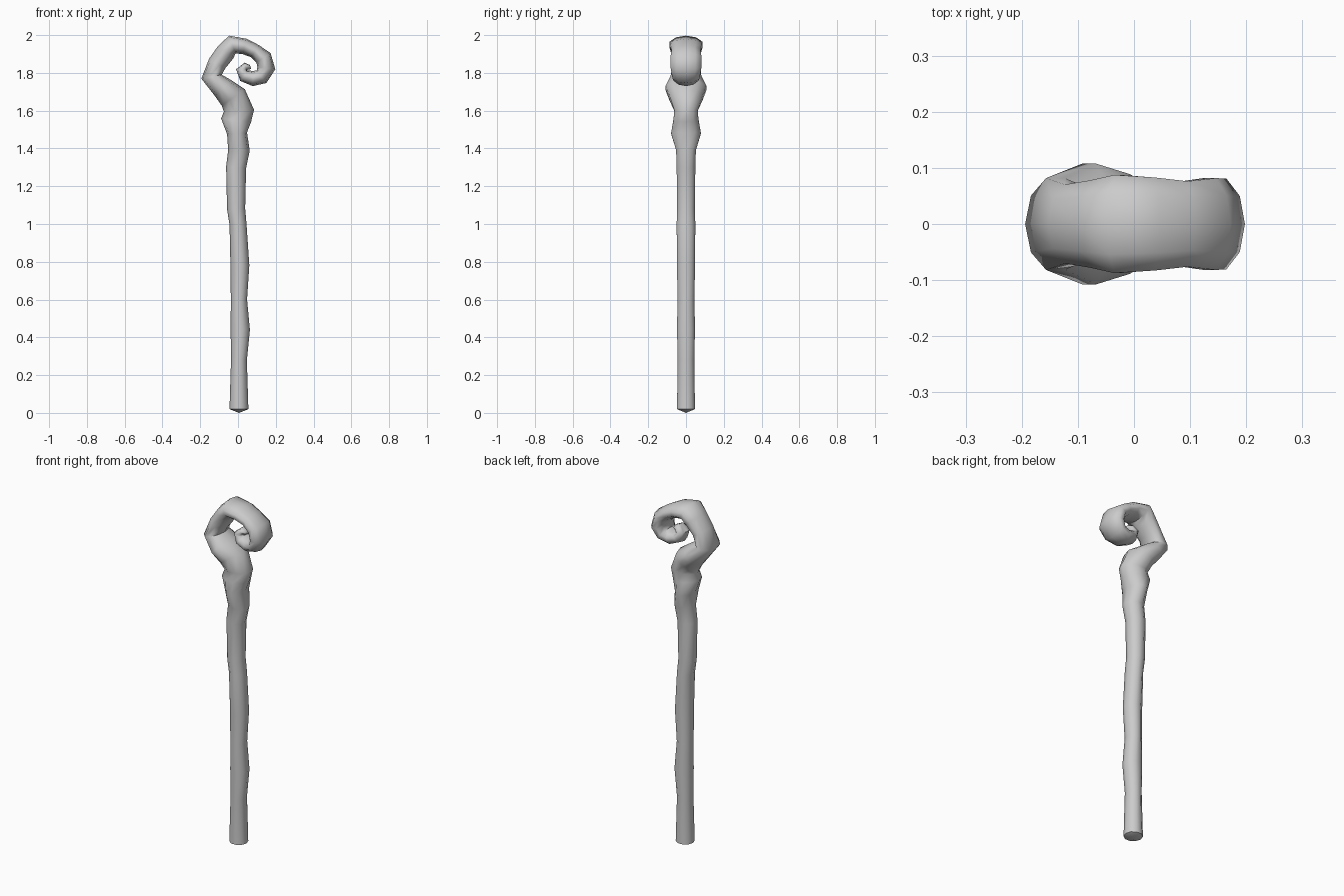
import bpy
import bmesh
from math import sin, cos, pi
from mathutils import Vector

SIDES = 10
UNIT = 0.01  # the tables below are in hundredths

# Each ring: x, z, half width across the bend, half depth along y
SHAFT = [
    (0.5, 2, 5, 5), (0.5, 28, 4.2, 4.6), (1.2, 44, 5.1, 5), (0.5, 60, 4.3, 4.7),
    (1, 78, 5, 5), (0, 100, 4.5, 5.2), (-1, 108, 4.8, 4.9), (-1, 130, 5.3, 5.2),
    (0.5, 139, 5.7, 5.5), (-0.5, 148, 5.3, 8.3), (-1, 155, 8, 7),
]
CROOK = [
    (0.5, 160, 8, 6.5), (-2.5, 167, 7.5, 9.3), (-8, 172, 6, 11.3),
    (-14, 178, 5.5, 8.6), (-11, 185, 5, 7.4), (-6.5, 191, 5.2, 8.2),
    (-3, 195, 5, 9.2), (3.5, 194, 4.2, 8.7), (9, 191.5, 3.8, 8),
    (13.5, 188, 4.5, 8.6), (15, 182.5, 4.8, 8.5), (12.5, 178, 4.2, 7.5),
    (8, 177, 4, 6.8), (3.5, 178.5, 3.6, 6), (2, 181.5, 3, 5),
    (4, 183.5, 2, 4), (6, 183, 1.2, 2.8),
]


def sweep(name, rings, tip_start, tip_end, material):
    """Skin elliptical rings along a path that lies in the xz plane."""
    bm = bmesh.new()
    path = [Vector((x, 0, z)) * UNIT for x, z, _, _ in rings]
    loops = []
    for i, (_, _, width, depth) in enumerate(rings):
        ahead = path[min(i + 1, len(path) - 1)] - path[i]
        behind = path[i] - path[max(i - 1, 0)]
        tangent = (ahead.normalized() + behind.normalized()).normalized()
        across = Vector((tangent.z, 0, -tangent.x))
        loop = []
        for k in range(SIDES):
            a = 2 * pi * k / SIDES
            offset = across * width * cos(a) + Vector((0, depth * sin(a), 0))
            loop.append(bm.verts.new(path[i] + offset * UNIT))
        loops.append(loop)
    for low, high in zip(loops, loops[1:]):
        for k in range(SIDES):
            n = (k + 1) % SIDES
            bm.faces.new((low[k], low[n], high[n], high[k]))
    # Shallow pointed caps
    for loop, tip in ((loops[0], tip_start), (loops[-1], tip_end)):
        apex = bm.verts.new(Vector(tip) * UNIT)
        for k in range(SIDES):
            bm.faces.new((loop[k], loop[(k + 1) % SIDES], apex))
    bmesh.ops.recalc_face_normals(bm, faces=bm.faces)
    mesh = bpy.data.meshes.new(name)
    bm.to_mesh(mesh)
    bm.free()
    mesh.materials.append(material)
    obj = bpy.data.objects.new(name, mesh)
    bpy.context.collection.objects.link(obj)
    bpy.ops.object.select_all(action='DESELECT')
    obj.select_set(True)
    bpy.context.view_layer.objects.active = obj
    bpy.ops.object.shade_smooth_by_angle(angle=pi / 3)
    return obj


default = bpy.data.objects.get("Cube")
if default:
    bpy.data.objects.remove(default)

# Plain grey
grey = bpy.data.materials.new("plain_grey")
grey.use_nodes = True
colour = (0.6, 0.6, 0.6, 1)
grey.diffuse_color = colour
grey.node_tree.nodes["Principled BSDF"].inputs["Base Color"].default_value = colour

# One continuous skin: straight shaft running into the curled head
sweep("gnarled_staff", SHAFT + CROOK, (0.5, 0, 0), (7, 0, 182), grey)
